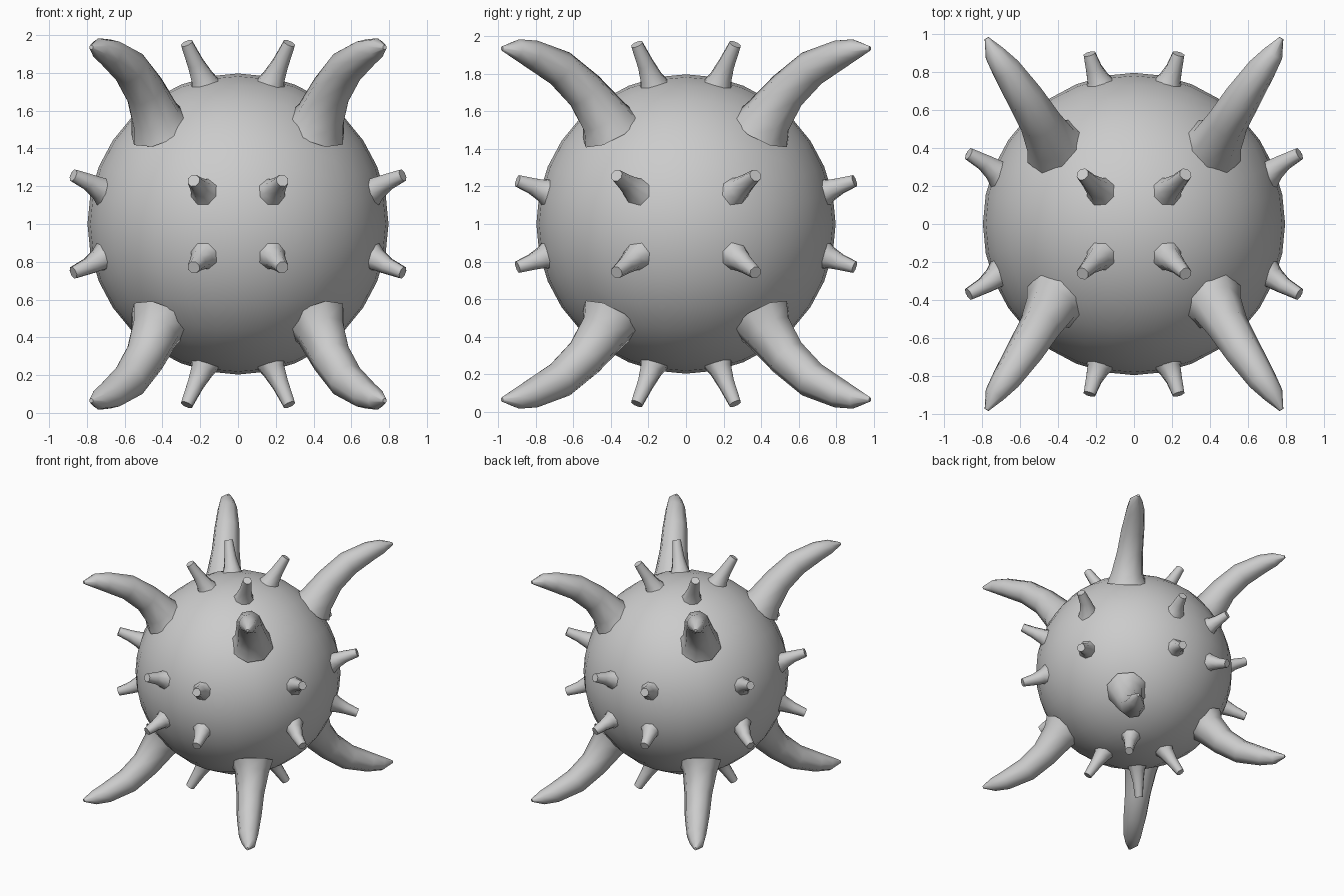
import bpy, bmesh, math
from mathutils import Vector

if "Cube" in bpy.data.objects:
    bpy.data.objects.remove(bpy.data.objects["Cube"])

grey = bpy.data.materials.new("light_grey")
grey.diffuse_color = (0.6, 0.6, 0.6, 1)
grey.use_nodes = True
grey.node_tree.nodes["Principled BSDF"].inputs["Base Color"].default_value = grey.diffuse_color
CENTRE = Vector((0, 0, 1))


def finish(name, bm, angle=60):
    bmesh.ops.recalc_face_normals(bm, faces=bm.faces)
    me = bpy.data.meshes.new(name)
    bm.to_mesh(me)
    bm.free()
    ob = bpy.data.objects.new(name, me)
    bpy.context.collection.objects.link(ob)
    me.materials.append(grey)
    bpy.ops.object.select_all(action='DESELECT')
    ob.select_set(True)
    bpy.context.view_layer.objects.active = ob
    bpy.ops.object.shade_smooth_by_angle(angle=math.radians(angle))
    return ob


def tube(bm, path, radii, sides):
    """Tapered tube through the path, open at the root, capped at the tip."""
    pts = [Vector(p) for p in path]
    rings = []
    for i, p in enumerate(pts):
        d = (pts[min(i + 1, len(pts) - 1)] - pts[max(i - 1, 0)]).normalized()
        u = d.orthogonal() if i == 0 else u - d * u.dot(d)
        u.normalize()
        v = d.cross(u)
        ring = []
        for k in range(sides):
            a = 2 * math.pi * (k + 0.5) / sides
            ring.append(bm.verts.new(CENTRE + p + radii[i] * (math.cos(a) * u + math.sin(a) * v)))
        rings.append(ring)
    for a, b in zip(rings, rings[1:]):
        for k in range(sides):
            j = (k + 1) % sides
            bm.faces.new((a[k], a[j], b[j], b[k]))
    bm.faces.new(rings[-1])


def octants(name, path, radii, sides):
    """One copy of the tube in each of the eight mirrored octants."""
    for sx in (1, -1):
        for sy in (1, -1):
            for sz in (1, -1):
                bm = bmesh.new()
                tube(bm, [(x * sx, y * sy, z * sz) for x, y, z in path], radii, sides)
                finish(name, bm)


# Round body: a cube grid wrapped onto a sphere
bm = bmesh.new()
bmesh.ops.create_cube(bm, size=2)
bmesh.ops.subdivide_edges(bm, edges=bm.edges[:], cuts=7, use_grid_fill=True)
for v in bm.verts:
    v.co = CENTRE + 0.797 * Vector([math.tan(c * math.pi / 4) for c in v.co]).normalized()
finish("body", bm)

# Long curved horns at the corners
octants("horn",
        [(.41, .40, .50), (.44, .44, .575), (.495, .54, .71), (.575, .67, .83),
         (.675, .82, .905), (.735, .90, .93), (.777, .98, .935)],
        [.17, .135, .11, .098, .077, .055, .012], 8)

# Short stubby spikes, four on each of the six sides
octants("side_spike",
        [(.69, .25, .165), (.735, .285, .19), (.79, .325, .222), (.872, .37, .258)],
        [.09, .062, .046, .034], 8)
octants("front_back_spike",
        [(.175, .72, .165), (.19, .765, .18), (.212, .82, .203), (.235, .897, .23)],
        [.09, .062, .046, .034], 8)
octants("top_bottom_spike",
        [(.17, .165, .72), (.19, .185, .775), (.225, .215, .85), (.272, .262, .957)],
        [.09, .064, .047, .034], 8)
